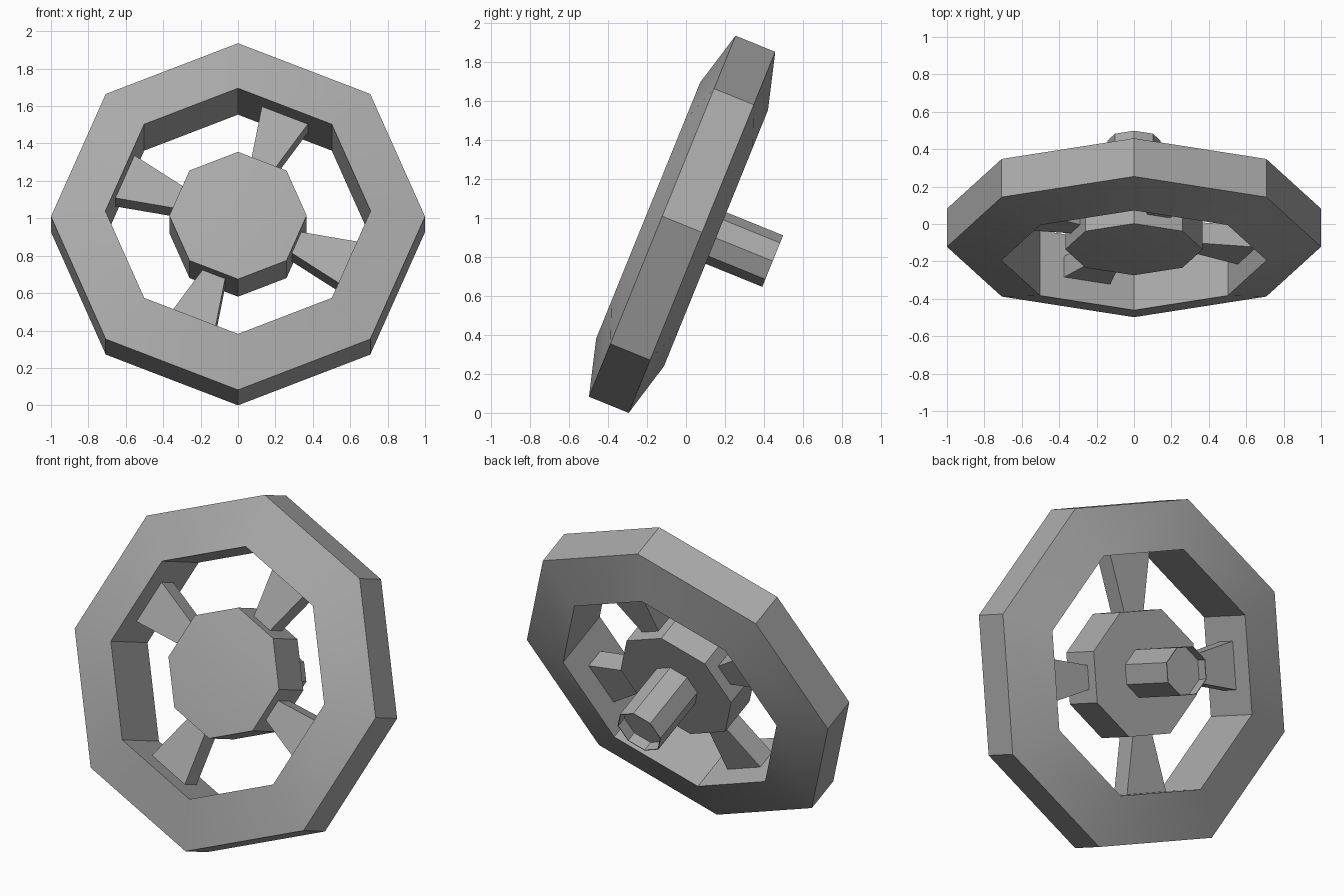
import bpy, bmesh, math
from mathutils import Matrix

if "Cube" in bpy.data.objects:
    bpy.data.objects.remove(bpy.data.objects["Cube"])

SIDES = 8
TILT = math.radians(90 - 22.1)
PLACE = Matrix.Translation((0, -0.02, 0.968)) @ Matrix.Rotation(TILT, 4, 'X')

grey = bpy.data.materials.new("grey")
grey.diffuse_color = (0.4, 0.4, 0.4, 1)
grey.use_nodes = True
grey.node_tree.nodes["Principled BSDF"].inputs["Base Color"].default_value = grey.diffuse_color


def finish(bm, name):
    """Clean the mesh, lean it back and shade it."""
    bmesh.ops.remove_doubles(bm, verts=bm.verts, dist=1e-5)
    bmesh.ops.recalc_face_normals(bm, faces=bm.faces)
    bmesh.ops.transform(bm, matrix=PLACE, verts=bm.verts)
    me = bpy.data.meshes.new(name)
    bm.to_mesh(me)
    bm.free()
    me.materials.append(grey)
    ob = bpy.data.objects.new(name, me)
    bpy.context.collection.objects.link(ob)
    bpy.ops.object.select_all(action='DESELECT')
    ob.select_set(True)
    bpy.context.view_layer.objects.active = ob
    bpy.ops.object.shade_smooth_by_angle(angle=math.radians(30))
    return ob


def lathe(name, profile, closed=False):
    """Turn a (radius, depth) profile into an eight-sided solid."""
    bm = bmesh.new()
    rings = []
    for i in range(SIDES):
        a = 2 * math.pi * i / SIDES
        rings.append([bm.verts.new((r * math.sin(a), r * math.cos(a), d)) for r, d in profile])
    n = len(profile)
    for i in range(SIDES):
        p, q = rings[i], rings[(i + 1) % SIDES]
        for j in range(n if closed else n - 1):
            k = (j + 1) % n
            quad = [p[j], p[k], q[k], q[j]]
            if profile[j][0] == 0:
                quad.remove(q[j])
            if profile[k][0] == 0:
                quad.remove(q[k])
            bm.faces.new(quad)
    return finish(bm, name)


# Rim: thicker on the inside than on the outside
lathe("rim", [(1, 0.11), (1, -0.11), (0.709, -0.188), (0.709, 0.188)], closed=True)

# Hub with a shallow pointed front
lathe("hub", [(0, 0.155), (0.367, 0.125), (0.367, -0.125), (0, -0.125)])

# Column behind the hub with a recessed end
lathe("column", [(0, -0.10), (0.1425, -0.10), (0.1425, -0.502),
                 (0.138, -0.502), (0.138, -0.44), (0, -0.44)])

# Four spokes, flaring towards the middle of a rim side
for s in range(4):
    bm = bmesh.new()
    bmesh.ops.create_cube(bm, size=1)
    for v in bm.verts:
        outer = v.co.y > 0
        v.co.x *= 0.266 if outer else 0.115
        v.co.y = 0.654 if outer else 0.30
        v.co.z *= 0.12
    turn = Matrix.Rotation(-math.radians(22.5 + 90 * s), 4, 'Z')
    bmesh.ops.transform(bm, matrix=turn, verts=bm.verts)
    finish(bm, f"spoke_{s + 1}")
